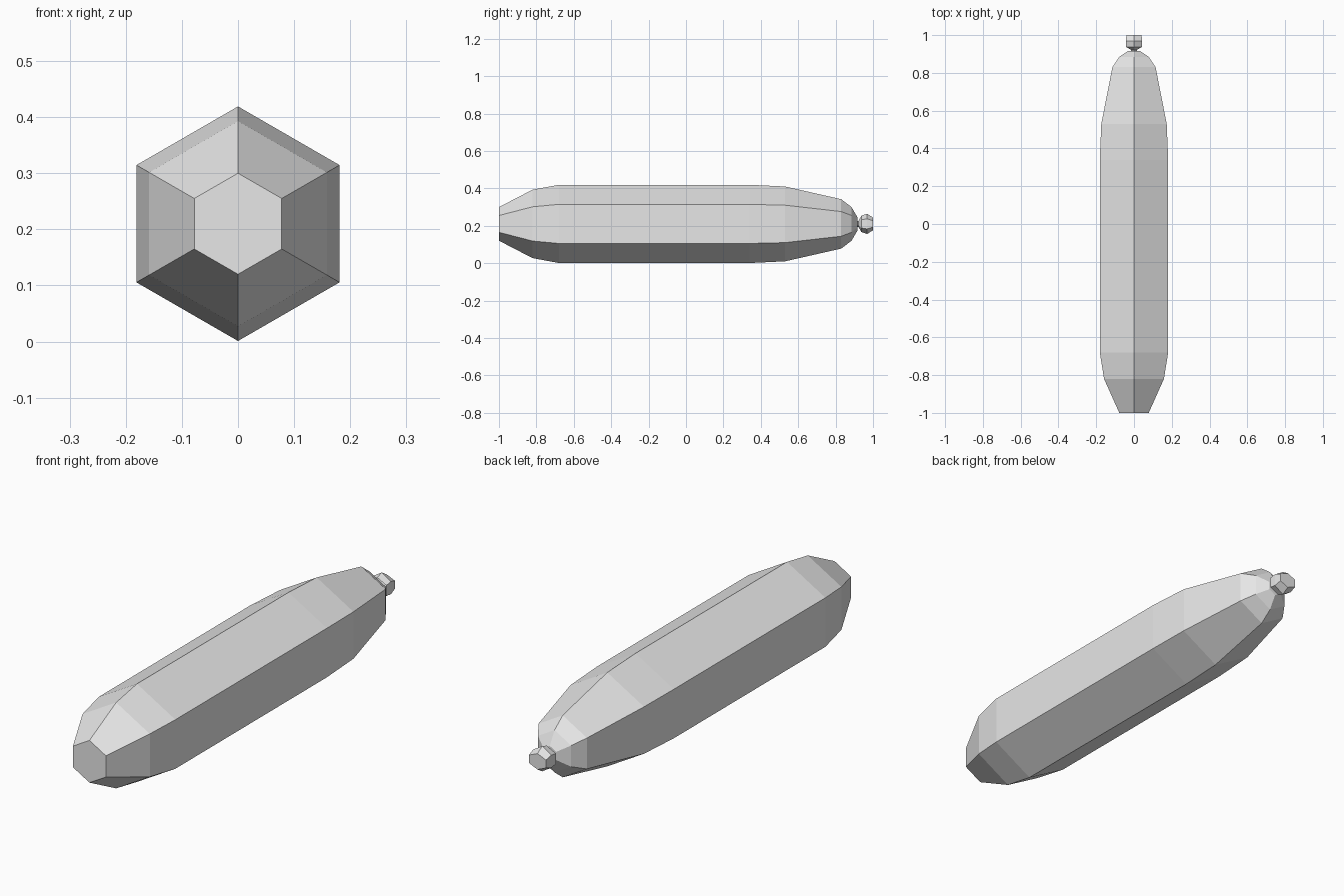
import bpy, bmesh, math

cube = bpy.data.objects.get("Cube")
if cube:
    bpy.data.objects.remove(cube, do_unlink=True)

CENTRE_Z = 0.21

grey = bpy.data.materials.new("light grey")
grey.use_nodes = True
colour = (0.8, 0.8, 0.8, 1)
grey.diffuse_color = colour
grey.node_tree.nodes["Principled BSDF"].inputs["Base Color"].default_value = colour


def hex_loft(name, profile):
    """Skin hexagonal rings given as (y, x radius, z radius), closed at both ends."""
    bm = bmesh.new()
    rings = []
    for y, rx, rz in profile:
        angles = [math.radians(90 + 60 * i) for i in range(6)]
        rings.append([bm.verts.new((rx * math.cos(a), y, CENTRE_Z + rz * math.sin(a)))
                      for a in angles])
    for a, b in zip(rings, rings[1:]):
        for i in range(6):
            j = (i + 1) % 6
            bm.faces.new((a[i], a[j], b[j], b[i]))
    bm.faces.new(rings[0])
    bm.faces.new(rings[-1])
    bmesh.ops.recalc_face_normals(bm, faces=bm.faces)
    mesh = bpy.data.meshes.new(name)
    bm.to_mesh(mesh)
    bm.free()
    mesh.materials.append(grey)
    obj = bpy.data.objects.new(name, mesh)
    bpy.context.collection.objects.link(obj)
    return obj


# Long casing: blunt cut front, straight middle, rounded back
casing = [(-1, 0.09), (-0.82, 0.183), (-0.68, 0.209), (0.34, 0.209),
          (0.53, 0.2), (0.83, 0.132), (0.885, 0.09), (0.917, 0.035)]
hex_loft("casing", [(y, r, r) for y, r in casing])

# Tied end: pinched neck flaring into a small knot
hex_loft("end_knot", [(0.905, 0.014, 0.014), (0.922, 0.018, 0.016), (0.938, 0.05, 0.044),
                      (0.968, 0.05, 0.054), (1.0, 0.046, 0.034)])
